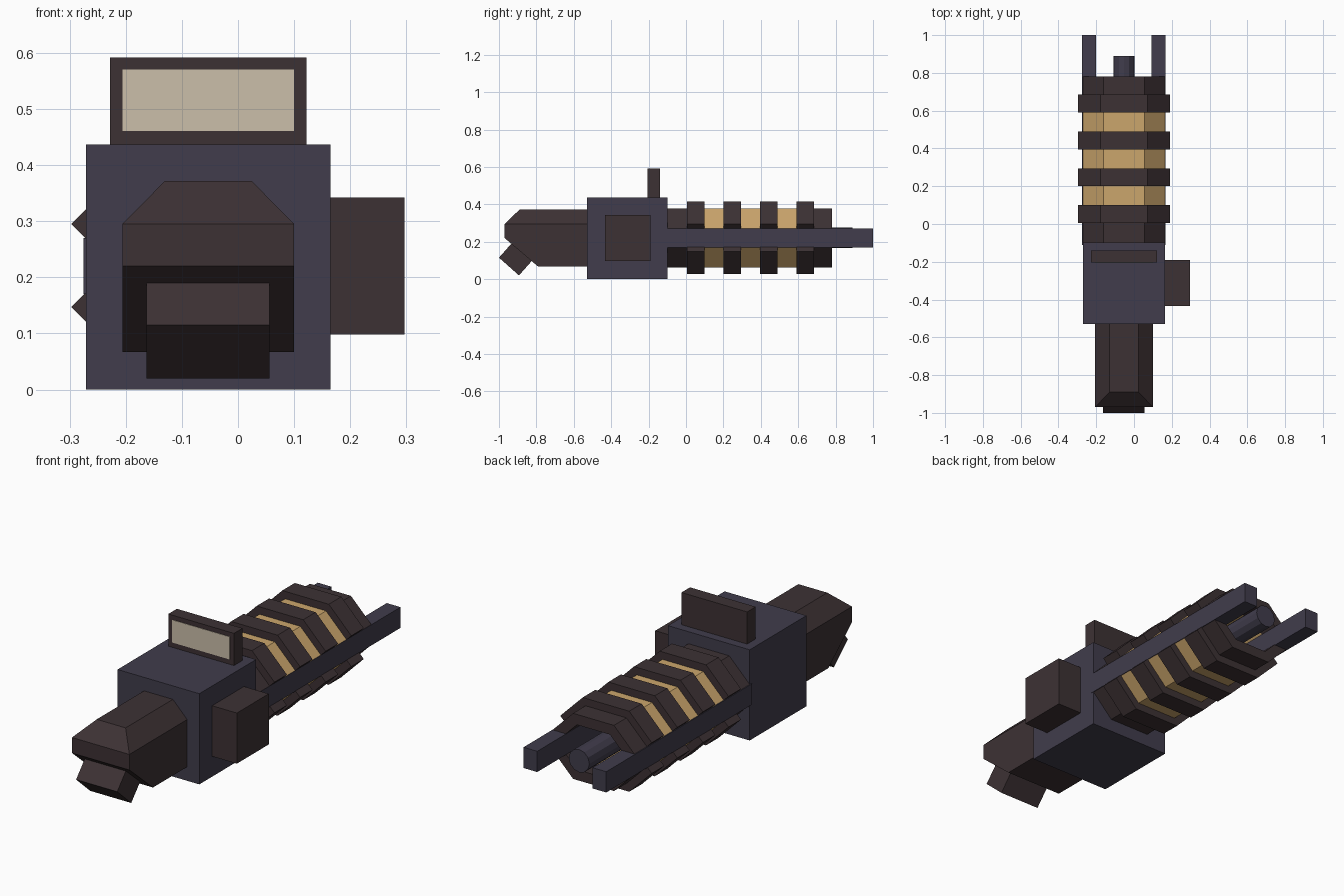
import bpy, bmesh
from mathutils import Vector

if "Cube" in bpy.data.objects:
    bpy.data.objects.remove(bpy.data.objects["Cube"])

CX, CZ = -0.053, 0.221      # long axis of the device


def material(name, rgb):
    m = bpy.data.materials.new(name)
    m.diffuse_color = (*rgb, 1)
    m.use_nodes = True
    m.node_tree.nodes["Principled BSDF"].inputs["Base Color"].default_value = m.diffuse_color
    return m


SLATE = material("slate", (0.052, 0.046, 0.072))
BROWN = material("dark_brown", (0.046, 0.031, 0.034))
TAN = material("tan", (0.60, 0.38, 0.15))
GLASS = material("pale_glass", (0.60, 0.52, 0.40))


def finish(name, bm, mat):
    bmesh.ops.recalc_face_normals(bm, faces=bm.faces)
    me = bpy.data.meshes.new(name)
    bm.to_mesh(me)
    bm.free()
    me.materials.append(mat)
    ob = bpy.data.objects.new(name, me)
    bpy.context.collection.objects.link(ob)
    return ob


def box(name, x, y, z, mat):
    bm = bmesh.new()
    bmesh.ops.create_cube(bm, size=1)
    for v in bm.verts:
        v.co = [(a + b) / 2 + c * (b - a) for (a, b), c in zip((x, y, z), v.co)]
    return finish(name, bm, mat)


def prism(name, points, offset, mat):
    """Extrude a flat 3D outline along an offset."""
    bm = bmesh.new()
    face = bm.faces.new([bm.verts.new(p) for p in points])
    ext = bmesh.ops.extrude_face_region(bm, geom=[face], use_keep_orig=True)
    verts = [g for g in ext["geom"] if isinstance(g, bmesh.types.BMVert)]
    bmesh.ops.translate(bm, verts=verts, vec=Vector(offset))
    return finish(name, bm, mat)


def half_shell(name, y0, y1, grow, thick, side, mat):
    """Three-sided folded cover; side = 1 for upper, -1 for lower."""
    t = 0.4142
    hw, hz = 0.109 + grow * t, 0.158 + grow      # top corner
    drop = 0.110 - 0.02 * (grow > 0) + grow * 0.85
    drop = 0.120 if grow > 0 else 0.109
    k = thick * 0.7071
    outer = [(hw + drop, hz - drop), (hw, hz)]
    inner = [(hw - thick * t, hz - thick), (hw + drop - k, hz - drop - k)]
    right = outer + [(-a, b) for a, b in reversed(outer)]
    left = [(-a, b) for a, b in reversed(inner)] + inner
    pts = [(CX + a, y0, CZ + side * b) for a, b in right + left]
    return prism(name, pts, (0, y1 - y0, 0), mat)


# Main housing and side module
box("main_housing", (-0.271, 0.165), (-0.53, -0.098), (0, 0.437), SLATE)
box("side_module", (0.165, 0.297), (-0.433, -0.19), (0.098, 0.342), BROWN)

# Upright display
box("display_frame", (-0.228, 0.122), (-0.205, -0.14), (0.43, 0.592), BROWN)
box("display_glass", (-0.206, 0.10), (-0.207, -0.20), (0.461, 0.57), GLASS)

# Front stock with a chamfered top
bm = bmesh.new()
for y, z, w in [(-0.52, 0.372, 0.077), (-0.89, 0.372, 0.077), (-0.52, 0.295, 0.153),
                (-0.97, 0.295, 0.153), (-0.97, 0.22, 0.153), (-0.79, 0.067, 0.153),
                (-0.52, 0.067, 0.153)]:
    for s in (-1, 1):
        bm.verts.new((CX + s * w, y, z))
bmesh.ops.convex_hull(bm, input=bm.verts)
bmesh.ops.dissolve_limit(bm, angle_limit=0.03, verts=bm.verts, edges=bm.edges)
finish("front_stock", bm, BROWN)

# Tilted block under the stock
prism("tilted_block", [(-0.163, y, z) for y, z in
      [(-1.0, 0.115), (-0.893, 0.02), (-0.80, 0.125), (-0.907, 0.22)]],
      (0.219, 0, 0), BROWN)

# Folded barrel covers with tan panels and raised bands
bands = [(0.005, 0.10), (0.20, 0.295), (0.395, 0.49), (0.59, 0.685)]
for side, label in ((1, "upper"), (-1, "lower")):
    half_shell(f"{label}_cover_front", -0.11, bands[0][0], 0, 0.05, side, BROWN)
    half_shell(f"{label}_cover_rear", bands[-1][1], 0.78, 0, 0.05, side, BROWN)
    half_shell(f"{label}_panel", bands[0][0], bands[-1][1], 0, 0.05, side, TAN)
    for i, (a, b) in enumerate(bands):
        half_shell(f"{label}_band_{i + 1}", a, b, 0.036, 0.036, side, BROWN)

# Side rails
for x0, label in ((-0.275, "left"), (0.093, "right")):
    box(f"{label}_rail", (x0, x0 + 0.073), (-0.11, 1.0), (0.17, 0.27), SLATE)

# Central barrel tube
bm = bmesh.new()
bmesh.ops.create_cone(bm, cap_ends=True, segments=12, radius1=0.055, radius2=0.055, depth=1.0)
for v in bm.verts:
    v.co = (CX + v.co.x, 0.39 + v.co.z, CZ + v.co.y)
finish("barrel_tube", bm, SLATE)
